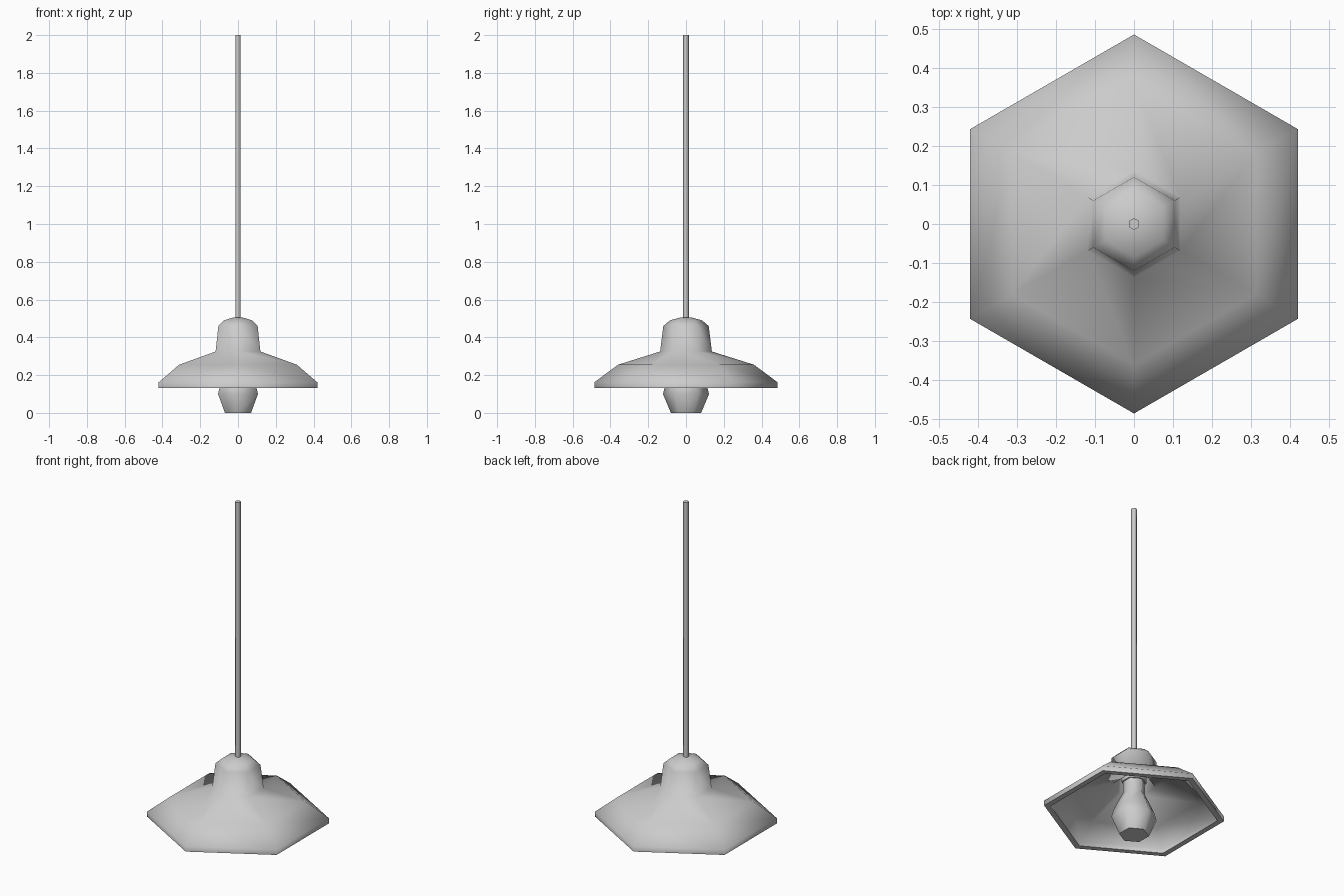
import bpy, bmesh, math

if "Cube" in bpy.data.objects:
    bpy.data.objects.remove(bpy.data.objects["Cube"])

SIDES = 6


def lathe(name, profile):
    """Revolve an (r, z) profile into a six-sided form with corners on +-y."""
    bm = bmesh.new()
    rings = []
    for r, z in profile:
        if r == 0:
            rings.append([bm.verts.new((0, 0, z))] * SIDES)
        else:
            angles = [math.radians(90) + math.tau * i / SIDES for i in range(SIDES)]
            rings.append([bm.verts.new((r * math.cos(a), r * math.sin(a), z)) for a in angles])
    for a, b in zip(rings, rings[1:]):
        for i in range(SIDES):
            j = (i + 1) % SIDES
            quad = list(dict.fromkeys((a[i], a[j], b[j], b[i])))
            bm.faces.new(quad)
    bmesh.ops.recalc_face_normals(bm, faces=bm.faces)
    mesh = bpy.data.meshes.new(name)
    bm.to_mesh(mesh)
    bm.free()
    obj = bpy.data.objects.new(name, mesh)
    bpy.context.collection.objects.link(obj)
    bpy.ops.object.select_all(action='DESELECT')
    obj.select_set(True)
    bpy.context.view_layer.objects.active = obj
    bpy.ops.object.shade_smooth_by_angle(angle=math.radians(70))
    return obj


# Shade with cap: outer skin, rim lip, inner skin
lathe("lamp_shade", [
    (0, 0.507), (0.03, 0.505), (0.085, 0.49), (0.12, 0.46), (0.137, 0.325),
    (0.36, 0.255), (0.485, 0.162), (0.485, 0.132),
    (0.45, 0.132), (0.45, 0.158), (0.345, 0.232), (0.115, 0.302),
    (0.10, 0.45), (0, 0.48)])

# Bulb with narrow neck reaching into the cap
lathe("bulb", [
    (0, 0.0), (0.08, 0.0), (0.122, 0.10), (0.11, 0.145),
    (0.06, 0.25), (0.06, 0.34), (0, 0.34)])

# Socket holding the bulb
lathe("socket", [(0, 0.32), (0.068, 0.32), (0.068, 0.47), (0, 0.47)])

# Hanging rod
lathe("hanging_rod", [(0, 0.49), (0.015, 0.49), (0.015, 2.0), (0, 2.0)])
